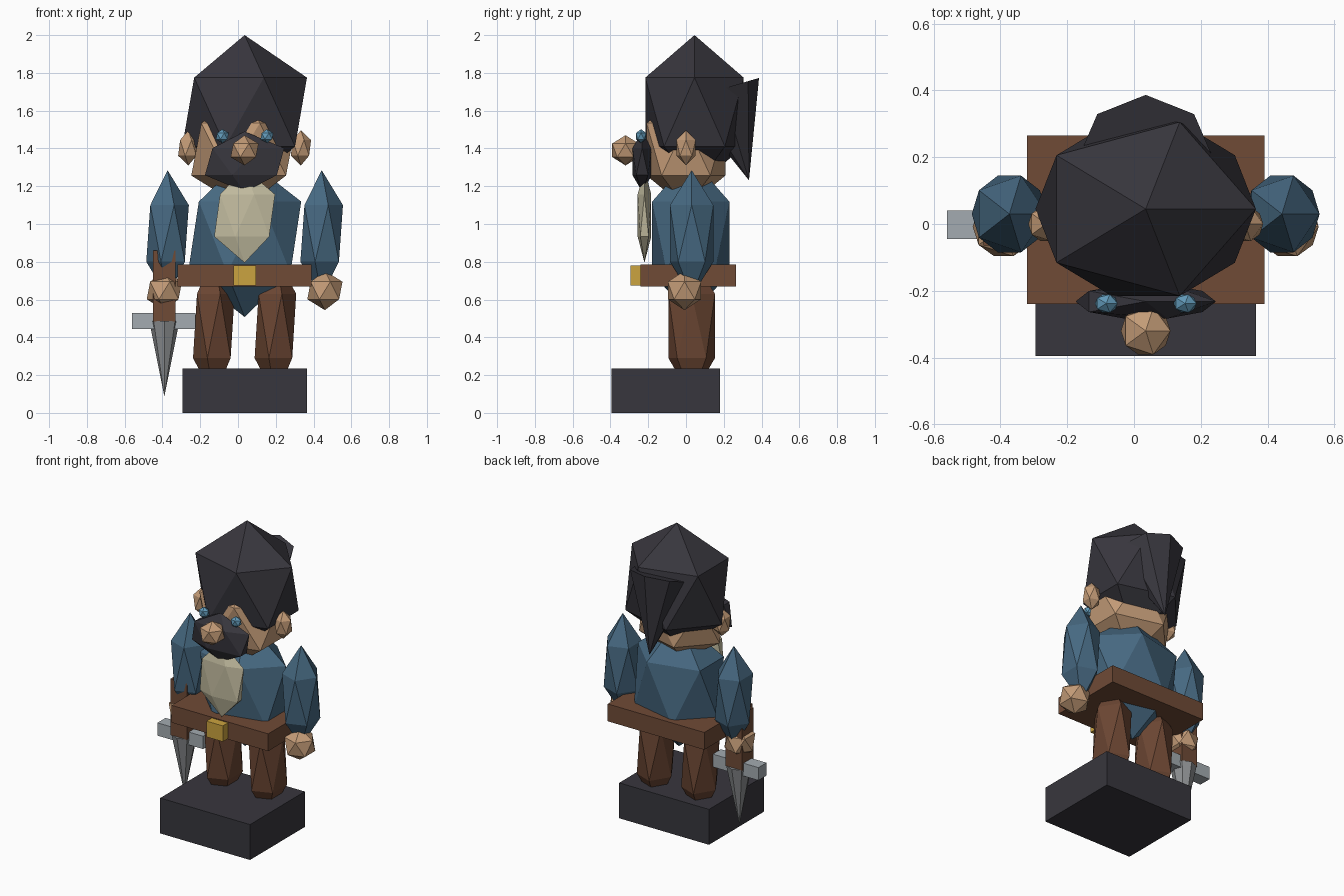
import bpy, bmesh, math
from mathutils import Matrix, Vector

default = bpy.data.objects.get("Cube")
if default:
    bpy.data.objects.remove(default, do_unlink=True)


def material(name, rgb):
    m = bpy.data.materials.new(name)
    m.use_nodes = True
    m.diffuse_color = (*rgb, 1)
    m.node_tree.nodes["Principled BSDF"].inputs["Base Color"].default_value = (*rgb, 1)
    return m


charcoal = material("charcoal", (.039, .037, .047))
skin = material("skin", (.55, .33, .185))
blue = material("cloth blue", (.062, .14, .22))
eye_blue = material("eye blue", (.12, .32, .48))
cream = material("cream", (.56, .52, .36))
leather = material("leather brown", (.16, .07, .037))
trouser = material("trouser brown", (.145, .06, .032))
gold = material("gold", (.6, .37, .05))
steel = material("steel grey", (.37, .41, .44))
blade_grey = material("blade grey", (.27, .28, .29))


def finish(name, bm, mat):
    mesh = bpy.data.meshes.new(name)
    bm.to_mesh(mesh)
    bm.free()
    mesh.materials.append(mat)
    obj = bpy.data.objects.new(name, mesh)
    bpy.context.collection.objects.link(obj)
    return obj


def gem(name, mat, centre, radii):
    """Twenty-sided ball stretched to three radii."""
    bm = bmesh.new()
    bmesh.ops.create_icosphere(bm, subdivisions=1, radius=1)
    bmesh.ops.transform(bm, verts=bm.verts,
                        matrix=Matrix.Translation(centre) @ Matrix.Diagonal((*radii, 1)))
    return finish(name, bm, mat)


def box(name, mat, low, high):
    low, high = Vector(low), Vector(high)
    bm = bmesh.new()
    bmesh.ops.create_cube(bm, size=1)
    bmesh.ops.transform(bm, verts=bm.verts,
                        matrix=Matrix.Translation((low + high) / 2) @ Matrix.Diagonal((*(high - low), 1)))
    return finish(name, bm, mat)


def spike(name, mat, top, radius, depth, tilt=0):
    """Eight-sided cone pointing down from the centre of its flat top."""
    bm = bmesh.new()
    bmesh.ops.create_cone(bm, cap_ends=True, segments=8, radius1=0, radius2=radius, depth=depth)
    bmesh.ops.remove_doubles(bm, verts=bm.verts, dist=.0001)
    bmesh.ops.translate(bm, verts=bm.verts, vec=(0, 0, -depth / 2))
    bmesh.ops.transform(bm, verts=bm.verts,
                        matrix=Matrix.Translation(top) @ Matrix.Rotation(tilt, 4, "X"))
    return finish(name, bm, mat)


MID = .035  # the figure's own centre line

# Plinth, torso and belt
box("plinth", charcoal, (-.295, -.395, 0), (.365, .18, .235))
gem("torso", blue, (MID, .025, .93), (.335, .24, .422))
gem("shirt_front", cream, (MID, -.22, 1.045), (.18, .042, .25))
box("belt", leather, (-.32, -.24, .67), (.39, .265, .785))
box("buckle", gold, (MID - .06, -.295, .675), (MID + .06, -.23, .78))

# Head
gem("head", skin, (.03, 0, 1.395), (.31, .245, .31))
gem("cap", charcoal, (MID, .045, 1.593), (.369, .306, .407))
gem("beard", charcoal, (MID, -.232, 1.33), (.235, .06, .16))
gem("nose", skin, (MID, -.32, 1.39), (.083, .083, .08))
spike("hair_tail", charcoal, (MID, .19, 1.715), .205, .505, math.radians(16.5))

# Paired parts
for side, s in (("left", 1), ("right", -1)):
    gem(side + "_eye", eye_blue, (MID + s * .118, -.238, 1.465), (.038, .032, .037))
    gem(side + "_ear", skin, (MID + s * .298, 0, 1.403), (.06, .06, .093))
    gem(side + "_arm", blue, (MID + s * .408, .03, .95), (.126, .135, .335))
    gem(side + "_hand", skin, (MID + s * .425, -.008, .648), (.104, .104, .104))
    gem(side + "_leg", trouser, (MID + s * .163, .03, .46), (.123, .145, .38))

# Dagger held point down in the right hand
box("dagger_handle", leather, (-.45, -.065, .485), (-.33, .055, .86))
box("dagger_guard", steel, (-.56, -.045, .445), (-.225, .04, .53))
spike("dagger_blade", blade_grey, (-.39, -.003, .487), .08, .4)
